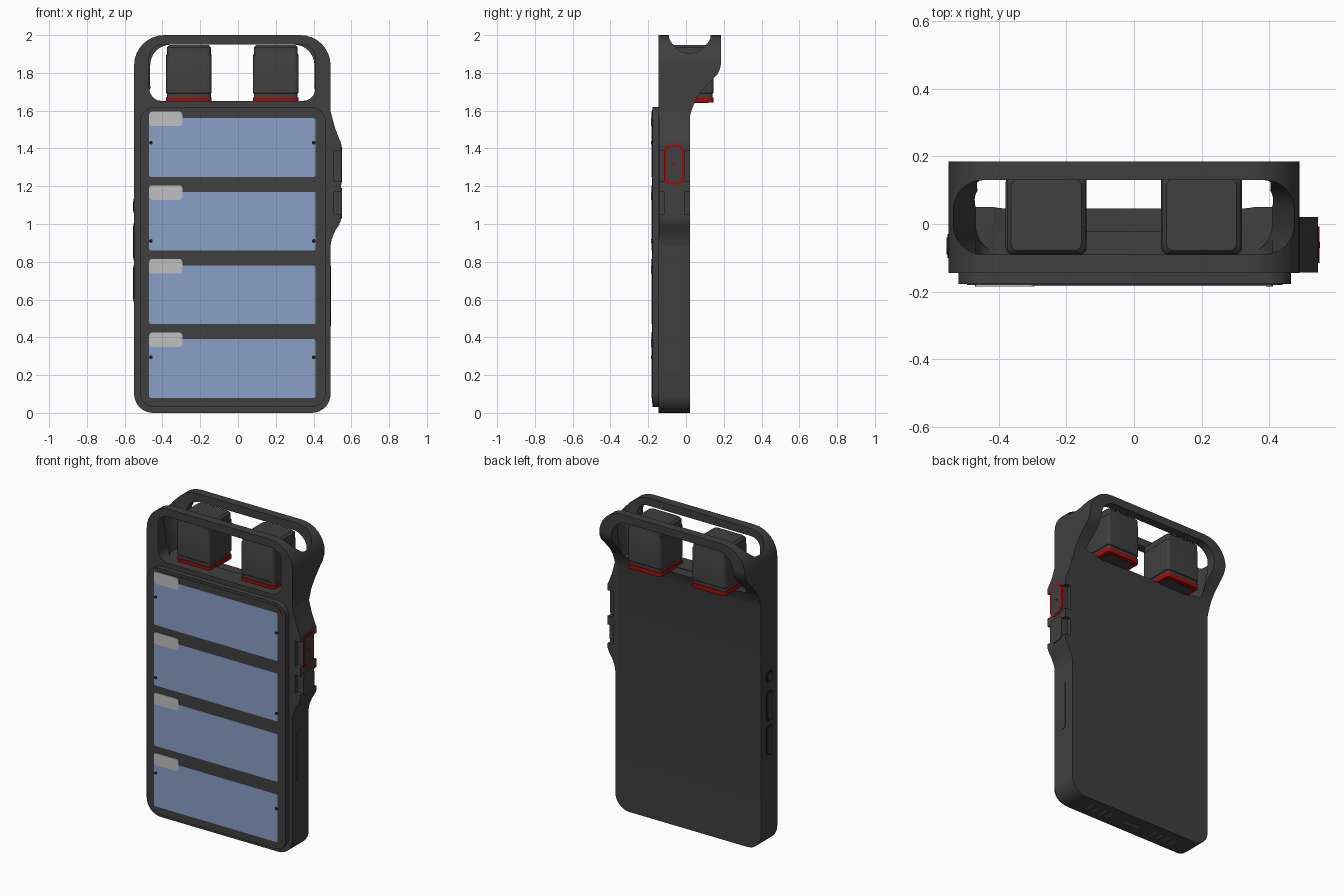
import bpy, bmesh, math

if "Cube" in bpy.data.objects:
    bpy.data.objects.remove(bpy.data.objects["Cube"])


def material(name, r, g, b):
    m = bpy.data.materials.new(name)
    m.diffuse_color = (r, g, b, 1)
    m.use_nodes = True
    m.node_tree.nodes["Principled BSDF"].inputs["Base Color"].default_value = m.diffuse_color
    return m


DARK = material("charcoal", 0.05, 0.05, 0.05)
BLUE = material("panel blue", 0.25, 0.35, 0.57)
GREY = material("tag grey", 0.53, 0.53, 0.53)
RED = material("trim red", 0.36, 0.003, 0.003)
BLACK = material("pin black", 0.012, 0.012, 0.014)
SLOT = material("slot grey", 0.11, 0.11, 0.11)


def rrect(u0, u1, v0, v1, r, r_top=None, n=8):
    """Rounded rectangle outline, optionally with another radius on top."""
    rt = r if r_top is None else r_top
    pts = []
    corners = [(u1 - r, v0 + r, r, -90), (u1 - rt, v1 - rt, rt, 0),
               (u0 + rt, v1 - rt, rt, 90), (u0 + r, v0 + r, r, 180)]
    for cu, cv, rad, start in corners:
        for i in range(n + 1):
            a = math.radians(start + 90 * i / n)
            pts.append((cu + rad * math.cos(a), cv + rad * math.sin(a)))
    return pts


PLACE = {"x": lambda u, v, t: (t, u, v),
         "y": lambda u, v, t: (u, t, v),
         "z": lambda u, v, t: (u, v, t)}


def loft(name, axis, sections, mat, smooth=True):
    """Solid through equal-count outlines: sections = [(outline, position)]."""
    bm = bmesh.new()
    rings = [[bm.verts.new(PLACE[axis](u, v, t)) for u, v in pts] for pts, t in sections]
    n = len(rings[0])
    for a, b in zip(rings, rings[1:]):
        for i in range(n):
            bm.faces.new((a[i], a[(i + 1) % n], b[(i + 1) % n], b[i]))
    bm.faces.new(rings[0])
    bm.faces.new(rings[-1])
    bmesh.ops.recalc_face_normals(bm, faces=bm.faces[:])
    me = bpy.data.meshes.new(name)
    bm.to_mesh(me)
    bm.free()
    me.materials.append(mat)
    ob = bpy.data.objects.new(name, me)
    bpy.context.collection.objects.link(ob)
    if smooth:
        shade(ob)
    return ob


def prism(name, axis, pts, a, b, mat=DARK):
    return loft(name, axis, [(pts, a), (pts, b)], mat)


def activate(ob):
    bpy.ops.object.select_all(action='DESELECT')
    ob.select_set(True)
    bpy.context.view_layer.objects.active = ob


def shade(ob):
    activate(ob)
    bpy.ops.object.shade_smooth_by_angle(angle=math.radians(30))


def cut(ob, cutter, op='DIFFERENCE'):
    cutter.hide_render = True
    mod = ob.modifiers.new("cut", 'BOOLEAN')
    mod.operation, mod.object, mod.solver = op, cutter, 'EXACT'
    activate(ob)
    bpy.ops.object.modifier_apply(modifier=mod.name)
    bpy.data.objects.remove(cutter, do_unlink=True)


# Main case: front outline intersected with the flared side profile
case = prism("case", "y", rrect(-0.55, 0.49, 0, 2, 0.10, 0.16), -0.145, 0.185)
side = [(-0.3, -0.1), (0.02, -0.1), (0.02, 1.57), (0.032, 1.61), (0.05, 1.655),
        (0.08, 1.70), (0.14, 1.765), (0.165, 1.79), (0.18, 1.82), (0.187, 1.86),
        (0.187, 2.1), (-0.3, 2.1)]
cut(case, prism("profile_cutter", "x", side, -0.7, 0.7), 'INTERSECT')

# Front and rear windows of the head frame
cut(case, prism("front_window_cutter", "y", rrect(-0.47, 0.41, 1.65, 1.95, 0.07), -0.3, 0.0))
cut(case, prism("rear_window_cutter", "y", rrect(-0.465, 0.405, 1.645, 1.95, 0.09, 0.11), -0.02, 0.3))

# Top opening, narrowing downwards to the floor
cut(case, loft("top_cutter", "z", [
    (rrect(-0.47, 0.41, -0.09, 0.13, 0.09), 1.655),
    (rrect(-0.50, 0.44, -0.09, 0.13, 0.09), 1.78),
    (rrect(-0.535, 0.475, -0.09, 0.13, 0.09), 1.90),
    (rrect(-0.54, 0.48, -0.09, 0.13, 0.09), 2.05)], DARK))
shade(case)

# Front cover with a slightly raised inner plate
prism("front_cover", "y", rrect(-0.52, 0.465, 0.03, 1.62, 0.08), -0.178, -0.14)
prism("front_plate", "y", rrect(-0.495, 0.44, 0.052, 1.603, 0.06), -0.181, -0.17)

# Four blue panels with grey tags
for i, z in enumerate((0.08, 0.47, 0.86, 1.25)):
    prism(f"blue_panel_{i}", "y", rrect(-0.47, 0.41, z, z + 0.31, 0.008, n=3), -0.183, -0.178, BLUE)
    prism(f"grey_tag_{i}", "y", rrect(-0.47, -0.295, z + 0.268, z + 0.345, 0.016, n=4), -0.185, -0.178, GREY)

# Small pins beside the panels
for z in (0.295, 0.91, 1.43):
    for x in (-0.461, 0.401):
        prism("pin", "y", rrect(x - 0.01, x + 0.01, z - 0.01, z + 0.01, 0.0099, n=3), -0.1845, -0.178, BLACK)

# Two hanging camera blocks with red lower rims
for i, x in enumerate((-0.38, 0.08)):
    x1 = x + 0.24
    loft(f"camera_block_{i}", "z", [
        (rrect(x + 0.004, x1 - 0.004, -0.086, 0.141, 0.02), 1.668),
        (rrect(x + 0.004, x1 - 0.004, -0.086, 0.141, 0.02), 1.69),
        (rrect(x, x1, -0.09, 0.145, 0.02), 1.694),
        (rrect(x, x1, -0.09, 0.145, 0.02), 1.895),
        (rrect(x + 0.004, x1 - 0.004, -0.088, 0.143, 0.02), 1.90),
        (rrect(x + 0.004, x1 - 0.004, -0.088, 0.143, 0.02), 1.935),
        (rrect(x + 0.016, x1 - 0.016, -0.078, 0.132, 0.02), 1.948)], DARK)
    prism(f"red_rim_{i}", "z", rrect(x, x1, -0.09, 0.145, 0.02), 1.643, 1.67, RED)
    prism(f"lens_underside_{i}", "z", rrect(x + 0.025, x1 - 0.025, -0.065, 0.12, 0.015), 1.64, 1.65)

# Grip bump on the right side with notches around both buttons
bump_pts = [(0.47, 0.86), (0.489, 0.88), (0.496, 0.92), (0.515, 0.965), (0.535, 0.995),
            (0.545, 1.02), (0.545, 1.43), (0.532, 1.46), (0.513, 1.51), (0.50, 1.56),
            (0.489, 1.60), (0.47, 1.61)]
bump = prism("button_bump", "y", bump_pts, -0.143, 0.021)
for z0, z1 in ((1.225, 1.39), (1.05, 1.17)):
    for y0, y1 in ((-0.2, -0.116), (-0.008, 0.1)):
        cut(bump, prism("notch_cutter", "x", [(y0, z0), (y1, z0), (y1, z1), (y0, z1)], 0.507, 0.7))
shade(bump)

# Right side buttons
prism("red_button_ring", "x", rrect(-0.116, -0.008, 1.21, 1.42, 0.035), 0.53, 0.548, RED)
prism("upper_button", "x", rrect(-0.103, -0.021, 1.223, 1.407, 0.027), 0.54, 0.55)
prism("red_dot", "x", rrect(-0.071, -0.053, 1.306, 1.324, 0.0089, n=3), 0.545, 0.551, RED)
prism("lower_button", "x", rrect(-0.116, -0.008, 1.03, 1.19, 0.035), 0.53, 0.55)
prism("side_key", "x", rrect(-0.10, -0.045, 0.46, 0.78, 0.02), 0.48, 0.493)

# Left side keys
for i, (z0, z1) in enumerate(((1.07, 1.12), (0.82, 0.99), (0.60, 0.77))):
    prism(f"left_key_frame_{i}", "x", rrect(-0.10, -0.03, z0 - 0.012, z1 + 0.012, 0.025), -0.552, -0.53, BLACK)
    prism(f"left_key_{i}", "x", rrect(-0.09, -0.04, z0, z1, 0.02), -0.556, -0.53)

# Port and speaker slots underneath
prism("port_slot", "z", rrect(-0.09, 0.03, -0.075, -0.05, 0.012), -0.001, 0.005, SLOT)
for s in (-1, 1):
    for k in range(4):
        x = -0.03 + s * (0.17 + 0.05 * k)
        prism("speaker_slot", "z", rrect(x - 0.012, x + 0.012, -0.095, -0.03, 0.0119), -0.001, 0.005, SLOT)
